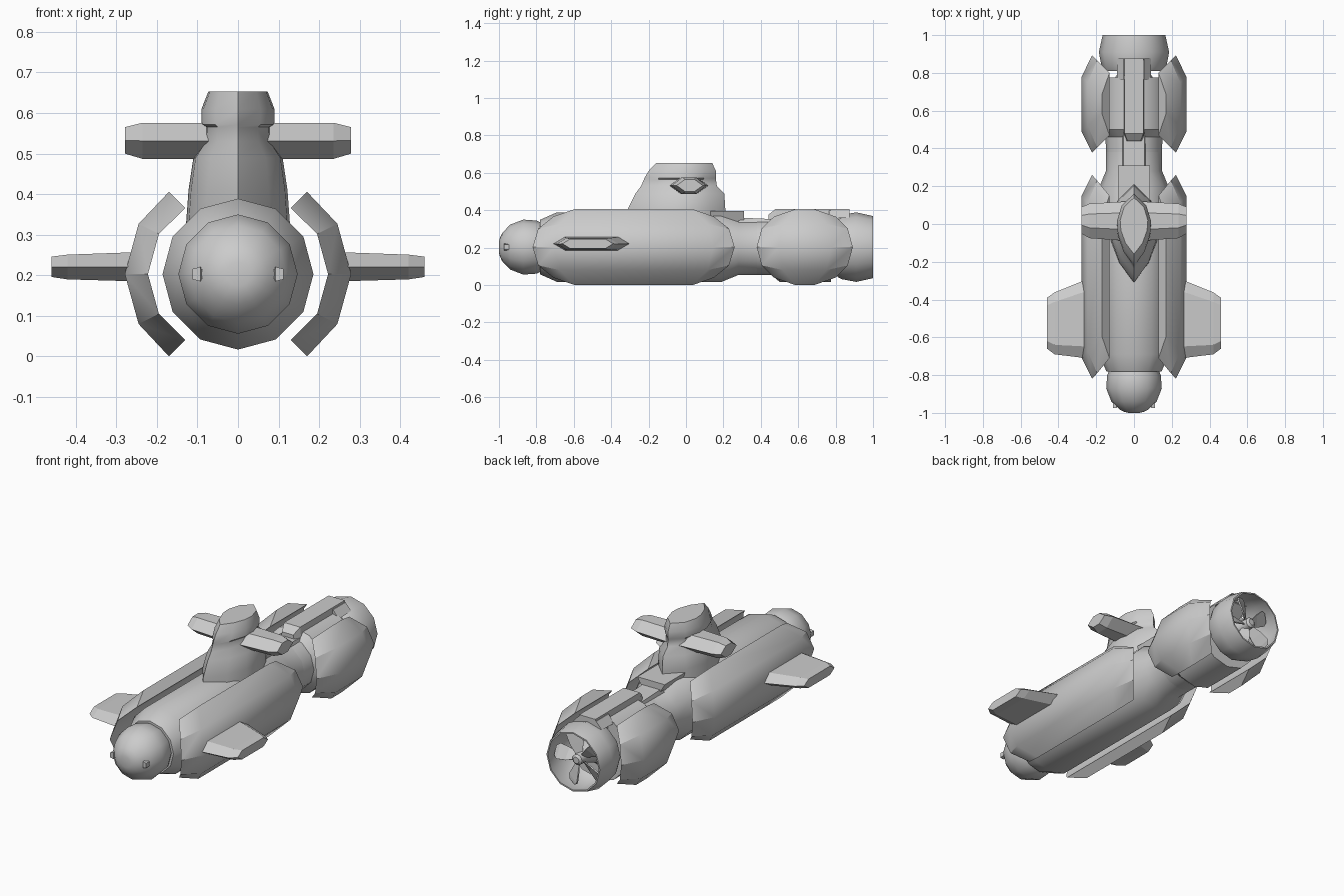
import bpy, bmesh, math
from mathutils import Matrix, Vector

if "Cube" in bpy.data.objects:
    bpy.data.objects.remove(bpy.data.objects["Cube"])

CZ = 0.203  # height of the hull axis


def loft(name, rings, caps=True, smooth=True):
    """Skin a list of equal-length closed rings."""
    bm = bmesh.new()
    rows = [[bm.verts.new(p) for p in r] for r in rings]
    n = len(rings[0])
    for a, b in zip(rows, rows[1:]):
        for i in range(n):
            j = (i + 1) % n
            bm.faces.new((a[i], a[j], b[j], b[i]))
    if caps:
        bm.faces.new(rows[0])
        bm.faces.new(rows[-1])
    bmesh.ops.recalc_face_normals(bm, faces=bm.faces)
    me = bpy.data.meshes.new(name)
    bm.to_mesh(me)
    bm.free()
    ob = bpy.data.objects.new(name, me)
    bpy.context.collection.objects.link(ob)
    if smooth:
        bpy.ops.object.select_all(action='DESELECT')
        ob.select_set(True)
        bpy.context.view_layer.objects.active = ob
        bpy.ops.object.shade_smooth_by_angle(angle=math.radians(35))
    return ob


def lathe(name, profile, sides=12, caps=True):
    """Turn (y, radius) points around the hull axis."""
    angles = [2 * math.pi * i / sides for i in range(sides)]
    return loft(name, [[(r * math.cos(a), y, CZ + r * math.sin(a)) for a in angles]
                       for y, r in profile], caps)


def box_y(name, sections):
    """Beam along y from (y, bottom half-width, top half-width, z0, z1)."""
    return loft(name, [[(-b, y, z0), (b, y, z0), (t, y, z1), (-t, y, z1)]
                       for y, b, t, z0, z1 in sections], smooth=False)


# Hull, waist, rear body and tail cone
lathe("hull", [(-0.78, 0.146), (-0.69, 0.186), (0.19, 0.186), (0.28, 0.149), (0.42, 0.149)])
lathe("engine_body", [(0.38, 0.149), (0.46, 0.15), (0.50, 0.186), (0.775, 0.186)])
lathe("tail_cone", [(0.76, 0.11), (0.82, 0.07), (0.92, 0.032), (0.965, 0.03), (0.975, 0.018)])

# Rounded nose
lathe("nose", [(-1.0, 0.03), (-0.995, 0.05), (-0.983, 0.075), (-0.94, 0.12), (-0.87, 0.147),
               (-0.80, 0.142), (-0.74, 0.115)])

# Open propeller duct
lathe("propeller_duct", [(0.81, 0.160), (0.835, 0.172), (0.91, 0.186), (1.0, 0.166),
                         (1.0, 0.158), (0.91, 0.177), (0.835, 0.163), (0.81, 0.152),
                         (0.81, 0.160)], caps=False)

# Propeller blades
for k in range(5):
    turn = Matrix.Rotation(2 * math.pi * k / 5 + 0.3, 4, 'Y')
    rings = []
    for r, w, pitch in ((0.02, 0.018, 0.9), (0.08, 0.035, 0.6), (0.135, 0.042, 0.45),
                        (0.155, 0.025, 0.4)):
        c, s = math.cos(pitch) * w, math.sin(pitch) * w
        ring = []
        for u, v in ((-1, -0.1), (1, -0.1), (1, 0.1), (-1, 0.1)):
            p = turn @ Vector((u * c - v * s, u * s + v * c, r))
            ring.append((p.x, p.y + 0.935, p.z + CZ))
        rings.append(ring)
    loft("propeller_blade", rings, smooth=False)

# Sail tower: lens sections (z, front y, back y, half-width)
half = [(0, 0), (0.2, 0.62), (0.42, 0.95), (0.6, 1.0), (0.83, 0.72)]
lens = half + [(1, 0)] + [(t, -w) for t, w in half[:0:-1]]
tower = [(0.30, -0.31, 0.21, 0.13), (0.41, -0.31, 0.21, 0.122), (0.49, -0.27, 0.205, 0.11),
         (0.53, -0.24, 0.165, 0.082), (0.565, -0.225, 0.16, 0.08), (0.572, -0.222, 0.16, 0.09),
         (0.61, -0.2, 0.16, 0.09), (0.653, -0.16, 0.14, 0.073)]
loft("sail_tower", [[(w * v, f + t * (b - f), z) for t, v in lens] for z, f, b, w in tower])


def fin(name, side, sections):
    """Hexagonal wing along x from (x, front y, back y, z0, z1, bevel)."""
    rings = []
    for x, f, b, z0, z1, e in sections:
        m = (z0 + z1) / 2
        rings.append([(side * x, y, z) for y, z in ((f, m), (f + e, z0), (b - e, z0),
                                                    (b, m), (b - e, z1), (f + e, z1))])
    loft(name, rings, smooth=False)


def armour_shell(name, side, centre, half_lengths):
    """Curved side plate, with bevelled ends, skinned around its arc."""
    arc = [((0.130, 0.040), (0.170, 0.0)), ((0.195, 0.105), (0.245, 0.080)),
           ((0.222, 0.203), (0.279, 0.203)), ((0.195, 0.302), (0.245, 0.327)),
           ((0.130, 0.366), (0.170, 0.406))]
    rings = []
    for (i, o), h in zip(arc, half_lengths + half_lengths[1::-1]):
        g = h - 0.115
        rings.append([(side * p[0], centre + y, p[1])
                      for p, y in ((i, -h), (o, -g), (o, g), (i, h))])
    loft(name, rings)


for side, word in ((-1, "left"), (1, "right")):
    armour_shell(word + "_front_shell", side, -0.28, [0.43, 0.51, 0.54])
    armour_shell(word + "_rear_shell", side, 0.635, [0.165, 0.23, 0.257])
    fin(word + "_bow_fin", side, [(0.24, -0.71, -0.295, 0.185, 0.257, 0.06),
                                  (0.28, -0.707, -0.305, 0.186, 0.256, 0.06),
                                  (0.42, -0.69, -0.362, 0.190, 0.251, 0.05),
                                  (0.46, -0.66, -0.39, 0.196, 0.246, 0.04)])
    fin(word + "_sail_plane", side, [(0.03, -0.09, 0.12, 0.487, 0.576, 0.06),
                                     (0.235, -0.075, 0.108, 0.487, 0.576, 0.055),
                                     (0.279, -0.05, 0.09, 0.500, 0.565, 0.045)])
    # Nose lamp on a short stem
    loft(word + "_nose_lamp", [[(side * x, y, CZ + z) for y, z in
                                ((-0.96 - d, -h), (-0.96 + d, -h), (-0.96 + d, h), (-0.96 - d, h))]
                               for x, d, h in ((0.06, 0.008, 0.01), (0.09, 0.008, 0.011),
                                               (0.092, 0.014, 0.018), (0.112, 0.014, 0.013))],
         smooth=False)

# Rear spine reaching over to the duct, its cross bar, and the deck plate
box_y("rear_spine", [(0.44, 0.05, 0.035, 0.30, 0.375), (0.48, 0.06, 0.05, 0.30, 0.408),
                     (0.775, 0.06, 0.05, 0.30, 0.408), (0.875, 0.06, 0.05, 0.37, 0.408)])
box_y("duct_bracket", [(0.765, 0.09, 0.055, 0.355, 0.398), (0.875, 0.09, 0.055, 0.36, 0.398)])
box_y("deck_plate", [(0.13, 0.07, 0.085, 0.34, 0.396), (0.31, 0.05, 0.085, 0.335, 0.396)])
box_y("waist_rail", [(0.28, 0.07, 0.055, 0.30, 0.362), (0.34, 0.07, 0.055, 0.30, 0.358),
                     (0.48, 0.07, 0.055, 0.30, 0.352)])
